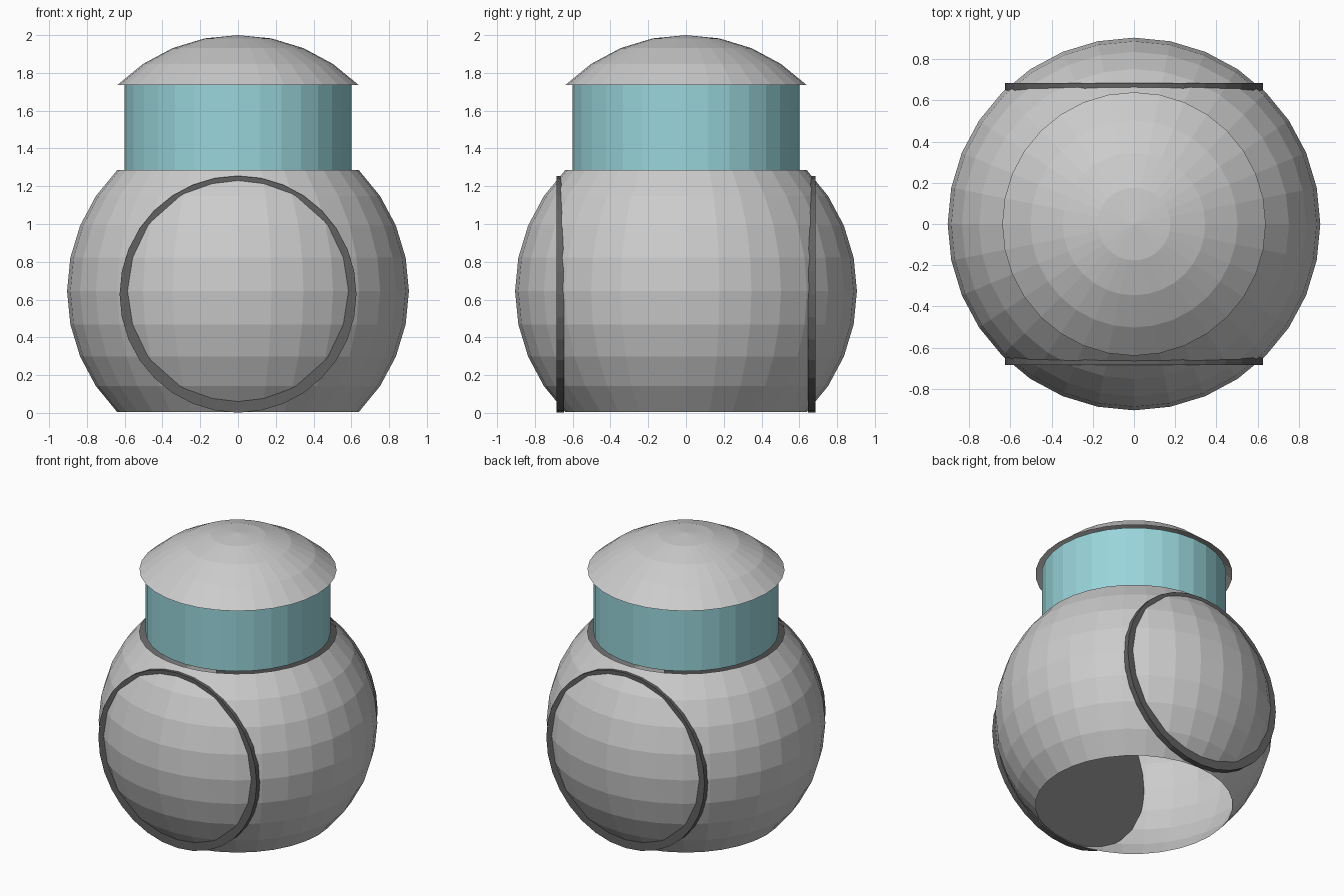
import bpy, bmesh, math
from mathutils import Matrix

if "Cube" in bpy.data.objects:
    bpy.data.objects.remove(bpy.data.objects["Cube"])

R = 0.905          # sphere radius
CZ = 0.645         # body centre height
LIFT = 0.45        # how far the lid is raised
CUT = R * math.sin(math.pi / 4)
SIDES = 32


def material(name, rgb):
    m = bpy.data.materials.new(name)
    m.diffuse_color = (*rgb, 1)
    m.use_nodes = True
    m.node_tree.nodes["Principled BSDF"].inputs["Base Color"].default_value = m.diffuse_color
    return m


def add_object(name, bm, mat=None):
    me = bpy.data.meshes.new(name)
    bm.to_mesh(me)
    bm.free()
    ob = bpy.data.objects.new(name, me)
    bpy.context.collection.objects.link(ob)
    if mat:
        me.materials.append(mat)
    return ob


def sphere_slice(name, z_low, z_high, centre_z):
    """Open slice of a UV sphere, keeping whole face rows."""
    bm = bmesh.new()
    bmesh.ops.create_uvsphere(bm, u_segments=SIDES, v_segments=16, radius=R)
    drop = [f for f in bm.faces
            if not z_low < f.calc_center_median().z < z_high]
    bmesh.ops.delete(bm, geom=drop, context='FACES')
    bmesh.ops.translate(bm, verts=bm.verts, vec=(0, 0, centre_z))
    return add_object(name, bm)


def cylinder(name, radius, depth, matrix, mat):
    bm = bmesh.new()
    bmesh.ops.create_cone(bm, cap_ends=True, segments=SIDES, radius1=radius,
                          radius2=radius, depth=depth, matrix=matrix)
    return add_object(name, bm, mat)


teal = material("teal", (0.32, 0.67, 0.71))
dark = material("dark_grey", (0.12, 0.12, 0.12))

# Round body, open at top and bottom, and the raised lid from the same sphere
sphere_slice("body", -CUT, CUT, CZ)
sphere_slice("lid", CUT, R, CZ + LIFT)

# Coloured neck between body and lid
cylinder("neck", 0.6, LIFT, Matrix.Translation((0, 0, CZ + CUT + LIFT / 2)), teal)

# Thin dark discs whose rims show around the front and back of the body
for name, side in (("front_disc", -1), ("back_disc", 1)):
    cylinder(name, 0.627, 0.04,
             Matrix.Translation((0, side * 0.665, 0.628))
             @ Matrix.Rotation(math.pi / 2, 4, 'X'), dark)
